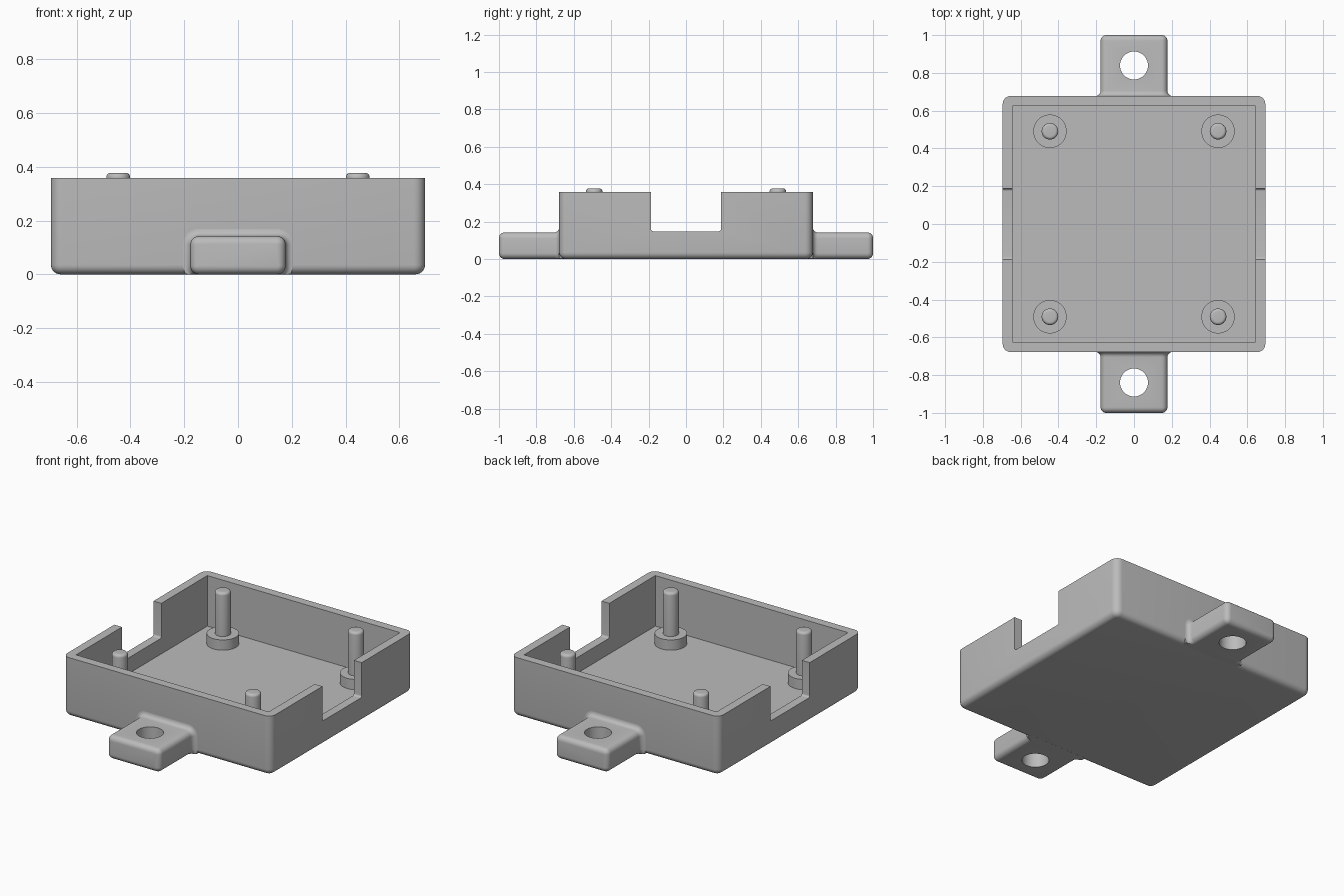
import bpy, bmesh
from math import sin, cos, pi, radians
from mathutils import Vector

if "Cube" in bpy.data.objects:
    bpy.data.objects.remove(bpy.data.objects["Cube"], do_unlink=True)

grey = bpy.data.materials.new("plain grey")
grey.use_nodes = True
grey.diffuse_color = (0.5, 0.5, 0.5, 1)
grey.node_tree.nodes["Principled BSDF"].inputs["Base Color"].default_value = (0.5, 0.5, 0.5, 1)

# Main dimensions
HX, HY, TOP = 0.695, 0.678, 0.358
WALL, FLOOR = 0.052, 0.053
TAB_W, TAB_H, TAB_R, FLARE = 0.177, 0.142, 0.03, 0.027
STEPS = 6


def rounded_rect(u0, u1, v0, v1, r):
    """Points (u, v) around a rectangle with rounded corners."""
    pts = []
    corners = [(u1 - r, v1 - r), (u0 + r, v1 - r), (u0 + r, v0 + r), (u1 - r, v0 + r)]
    for i, (cu, cv) in enumerate(corners):
        for k in range(STEPS + 1):
            a = (i + k / STEPS) * pi / 2
            pts.append((cu + r * cos(a), cv + r * sin(a)))
    return pts


def circle(r, n=40):
    return [(r * cos(2 * pi * i / n), r * sin(2 * pi * i / n)) for i in range(n)]


def loft(name, rings):
    """Skin a list of equal-length point rings and cap both ends."""
    bm = bmesh.new()
    loops = [[bm.verts.new(p) for p in ring] for ring in rings]
    n = len(loops[0])
    for a, b in zip(loops, loops[1:]):
        for i in range(n):
            j = (i + 1) % n
            bm.faces.new((a[i], a[j], b[j], b[i]))
    bm.faces.new(loops[0])
    bm.faces.new(loops[-1])
    bmesh.ops.remove_doubles(bm, verts=bm.verts, dist=1e-5)
    bmesh.ops.recalc_face_normals(bm, faces=bm.faces)
    mesh = bpy.data.meshes.new(name)
    bm.to_mesh(mesh)
    bm.free()
    mesh.materials.append(grey)
    obj = bpy.data.objects.new(name, mesh)
    bpy.context.collection.objects.link(obj)
    return obj


def activate(obj):
    bpy.ops.object.select_all(action='DESELECT')
    obj.select_set(True)
    bpy.context.view_layer.objects.active = obj


def cut(obj, cutter):
    cutter.hide_render = True
    mod = obj.modifiers.new("cut", 'BOOLEAN')
    mod.operation, mod.solver, mod.object = 'DIFFERENCE', 'EXACT', cutter
    activate(obj)
    bpy.ops.object.modifier_apply(modifier=mod.name)
    bpy.data.objects.remove(cutter, do_unlink=True)


def smooth(obj):
    activate(obj)
    bpy.ops.object.shade_smooth_by_angle(angle=radians(35))


# Tray: rounded lower edge, rounded vertical corners, flat rim
def tray_ring(z, inset):
    x, y = HX - inset, HY - inset
    return [Vector((u, v, z)) for u, v in rounded_rect(-x, x, -y, y, 0.042 - inset)]


R = 0.035
angles = [k * pi / 2 / STEPS for k in range(STEPS + 1)]
tray = loft("tray", [tray_ring(R - R * cos(a), R - R * sin(a)) for a in angles] + [tray_ring(TOP, 0)])

# Square cavity
ix, iy = HX - WALL, HY - WALL
floor_rect = [(-ix, -iy), (ix, -iy), (ix, iy), (-ix, iy)]
cut(tray, loft("cavity_cutter", [[Vector((u, v, z)) for u, v in floor_rect] for z in (FLOOR, 0.6)]))

# Notches through both side walls
notch = rounded_rect(-0.187, 0.187, 0.148, 0.6, 0.013)
cut(tray, loft("notch_cutter", [[Vector((x, u, v)) for u, v in notch] for x in (-0.9, 0.9)]))
smooth(tray)


# Mounting tabs: flared where they meet the tray, rounded at the free end
def tab_ring(y, grow, side):
    w = TAB_W + grow
    pts = rounded_rect(-w, w, -grow, TAB_H + grow, TAB_R + 0.002 + grow)
    return [Vector((u, side * y, max(v, 0))) for u, v in pts]


for side, label in ((-1, "front"), (1, "back")):
    rings = [tab_ring(HY - R + 0.002, FLARE, side)]
    rings += [tab_ring(HY + FLARE - FLARE * cos(a), FLARE - FLARE * sin(a), side) for a in angles]
    rings += [tab_ring(1 - TAB_R + TAB_R * sin(a), TAB_R * cos(a) - TAB_R, side) for a in angles]
    tab = loft(label + "_mounting_tab", rings)
    hole = [[Vector((u, v + side * 0.839, z)) for u, v in circle(0.074)] for z in (-0.1, 0.3)]
    cut(tab, loft("hole_cutter", hole))
    smooth(tab)

# Four standoffs: wide boss below, thin pin with rounded tip above
tip = 0.016
profile = [(0.0885, FLOOR - 0.01), (0.0885, 0.115), (0.044, 0.115)]
profile += [(0.044 - tip + tip * cos(a), 0.377 - tip + tip * sin(a)) for a in angles]
for sx, xname in ((-1, "right"), (1, "left")):
    for sy, yname in ((-1, "front"), (1, "back")):
        post = loft(f"{yname}_{xname}_standoff", [[Vector((u, v, z)) for u, v in circle(r)] for r, z in profile])
        post.location = (sx * 0.445, sy * 0.491, 0)
        smooth(post)
